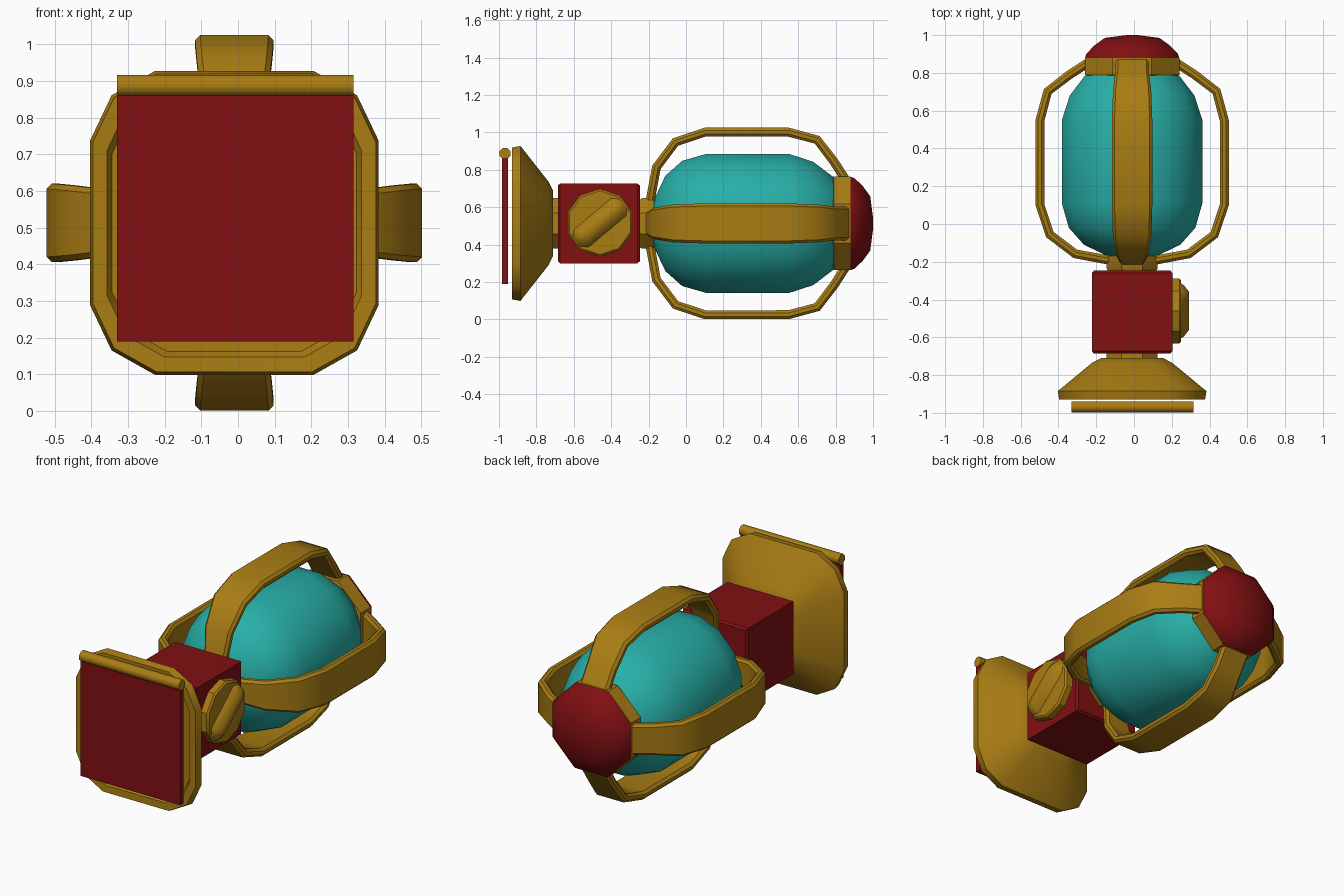
import bpy, bmesh
from math import pi, cos, sin, radians
from mathutils import Vector

cube = bpy.data.objects.get("Cube")
if cube:
    bpy.data.objects.remove(cube)

CENTRE = Vector((-0.01, 0, 0.513))  # the long axis runs along y


def material(name, rgb):
    m = bpy.data.materials.new(name)
    m.use_nodes = True
    m.diffuse_color = (*rgb, 1)
    bsdf = m.node_tree.nodes["Principled BSDF"]
    bsdf.inputs["Base Color"].default_value = (*rgb, 1)
    return m


GOLD = material("old gold", (0.40, 0.205, 0.007))
RED = material("dark red", (0.22, 0.005, 0.006))
TEAL = material("teal glass", (0.021, 0.43, 0.39))


def loft(name, rings, mat, angle=35):
    """Skin a list of equal-sized point rings and close both ends."""
    bm = bmesh.new()
    loops = [[bm.verts.new(p) for p in ring] for ring in rings]
    n = len(loops[0])
    for a, b in zip(loops, loops[1:]):
        for i in range(n):
            j = (i + 1) % n
            bm.faces.new((a[i], a[j], b[j], b[i]))
    bm.faces.new(loops[0])
    bm.faces.new(loops[-1])
    bmesh.ops.recalc_face_normals(bm, faces=bm.faces)
    mesh = bpy.data.meshes.new(name)
    bm.to_mesh(mesh)
    bm.free()
    obj = bpy.data.objects.new(name, mesh)
    bpy.context.collection.objects.link(obj)
    mesh.materials.append(mat)
    bpy.ops.object.select_all(action='DESELECT')
    obj.select_set(True)
    bpy.context.view_layer.objects.active = obj
    bpy.ops.object.shade_smooth_by_angle(angle=radians(angle))
    return obj


def ngon(n):
    """Flat-sided polygon with an apothem of one."""
    r = 1 / cos(pi / n)
    return [(r * cos(2 * pi * (i + .5) / n), r * sin(2 * pi * (i + .5) / n)) for i in range(n)]


def along_y(name, shape, profile, mat, angle=35):
    """Sweep a shape along the long axis; profile holds (y, scale)."""
    rings = [[CENTRE + Vector((u * s, y, v * s)) for u, v in shape] for y, s in profile]
    return loft(name, rings, mat, angle)


def box(name, lo, hi, mat):
    rings = [[(x, y, z) for x, z in ((lo[0], lo[2]), (hi[0], lo[2]), (hi[0], hi[2]), (lo[0], hi[2]))]
             for y in (lo[1], hi[1])]
    return loft(name, rings, mat)


# Flared foot: a square with two-step corners
quarter = [(1, .54), (.85, .84), (.55, 1)]
corners = []
for sx, sy in ((1, 1), (-1, 1), (-1, -1), (1, -1)):
    pts = [(sx * u * .965, sy * v * 1.015) for u, v in quarter]
    corners += pts if sx * sy > 0 else pts[::-1]
along_y("flared_foot", corners,
        [(-.90, .345), (-.928, .36), (-.93, .40), (-.885, .408), (-.735, .22), (-.71, .17)], GOLD)

# Foot cover with its hinge rod
box("foot_cover", (-.33, -.983, .19), (.315, -.953, .862), RED)
rod = ngon(8)
loft("hinge_rod", [[(x, -.968 + .029 * u, .887 + .029 * v) for u, v in rod] for x in (-.33, .315)], GOLD, 50)

# Square body between two necks
along_y("body_box", ngon(4), [(-.685, .203), (-.673, .213), (-.26, .213), (-.247, .203)], RED, 15)
along_y("front_neck", ngon(8), [(-.72, .135), (-.67, .135)], GOLD)
along_y("rear_neck", ngon(8), [(-.26, .12), (-.235, .135), (-.17, .135)], GOLD)

# Turning knob on the left side
KNOB = Vector((0, -.46, .517))
decagon = ngon(10)
loft("knob_disc", [[KNOB + Vector((x, r * u, r * v)) for u, v in decagon]
                   for x, r in ((.19, .172), (.24, .172), (.25, .162))], GOLD)
c, s = cos(radians(40)), sin(radians(40))
grip = []
for x, length, width in ((.245, .165, .065), (.265, .155, .05), (.29, .125, .02)):
    outline = [(1, .5), (.8, 1), (-.8, 1), (-1, .5), (-1, -.5), (-.8, -1), (.8, -1), (1, -.5)]
    grip.append([KNOB + Vector((x, c * a * length - s * b * width, s * a * length + c * b * width))
                 for a, b in outline])
loft("knob_grip", grip, GOLD, 50)

# Glass globe
along_y("glass_globe", ngon(16),
        [(-.18, .10), (-.165, .14), (-.11, .255), (-.02, .335), (.11, .372), (.55, .372),
         (.68, .33), (.785, .25), (.84, .18)], TEAL, 45)

# Cage: one guard band, repeated in four directions; (radius, y, half width)
path = [(.11, -.218, .065), (.31, -.18, .085), (.455, -.07, .102), (.512, .10, .107),
        (.512, .55, .107), (.467, .715, .101), (.345, .81, .09), (.24, .878, .09)]
THICK = .048


def band(name, out, side):
    rings = []
    for i, (r, y, w) in enumerate(path):
        a, b = path[max(i - 1, 0)], path[min(i + 1, len(path) - 1)]
        inward = Vector((a[1] - b[1], b[0] - a[0])).normalized()  # (radial, y)
        section = [(w, .3), (w - .014, 0), (.014 - w, 0), (-w, .3),
                   (-w, .7), (.014 - w, 1), (w - .014, 1), (w, .7)]
        ring = []
        for k, d in section:
            q = Vector((r, y)) + inward * d * THICK
            ring.append(CENTRE + out * q.x + side * k + Vector((0, q.y, 0)))
        rings.append(ring)
    loft(name, rings, GOLD, 40)


X, Z = Vector((1, 0, 0)), Vector((0, 0, 1))
for label, out, side in (("left", X, Z), ("right", -X, Z), ("upper", Z, X), ("lower", -Z, X)):
    band(label + "_guard_band", out, side)

# Collar and end cap
along_y("end_collar", ngon(8), [(.785, .235), (.79, .25), (.88, .25)], GOLD, 30)
along_y("end_cap", ngon(8), [(.876, .25), (.90, .243), (.945, .20), (.985, .145), (1.0, .03)], RED, 50)
